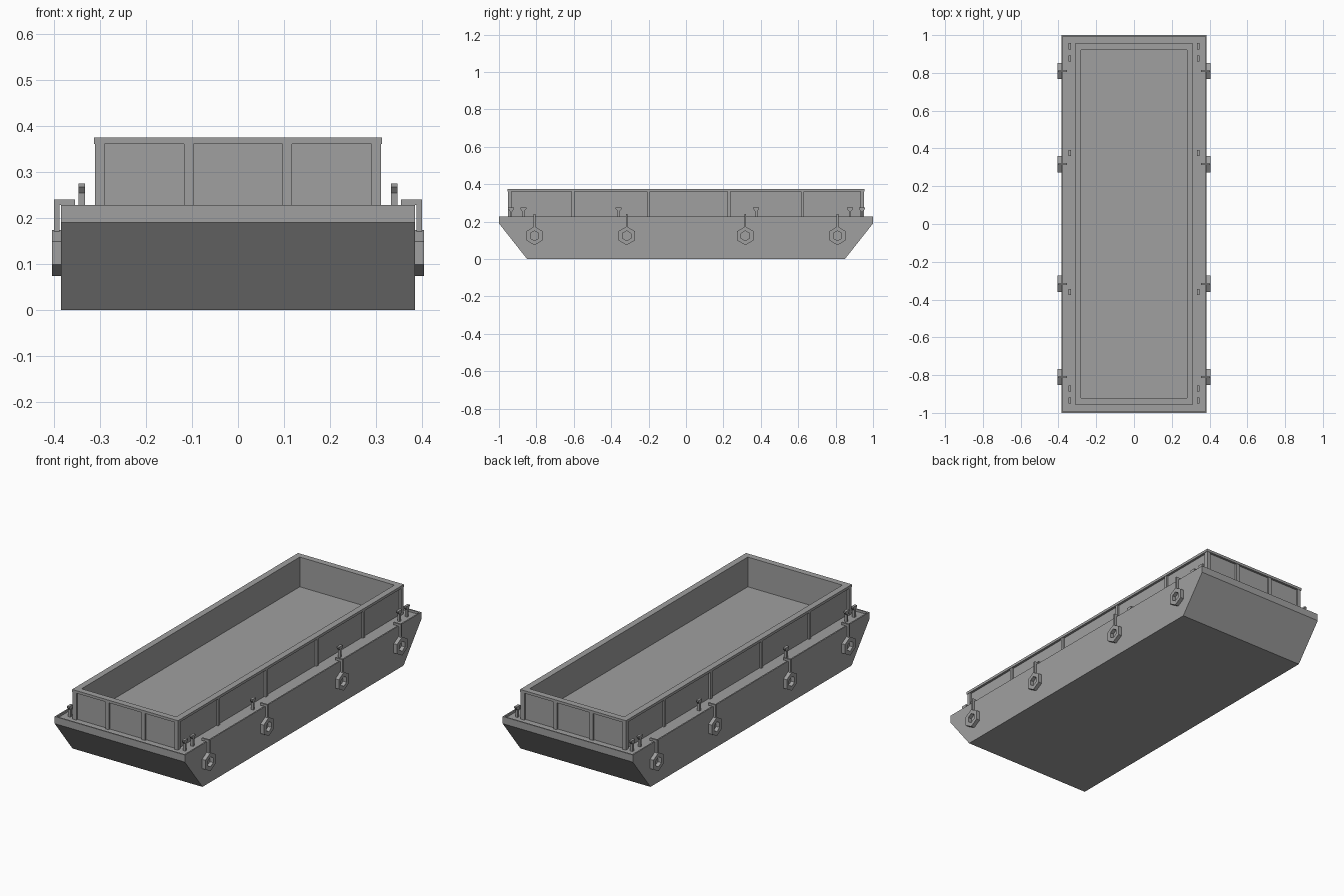
import bpy, bmesh, math
from mathutils import Matrix

cube = bpy.data.objects.get("Cube")
if cube:
    bpy.data.objects.remove(cube, do_unlink=True)

steel = bpy.data.materials.new("steel grey")
steel.use_nodes = True
GREY = (0.35, 0.35, 0.35, 1)
steel.diffuse_color = GREY
steel.node_tree.nodes["Principled BSDF"].inputs["Base Color"].default_value = GREY

DECK, RIM = 0.216, 0.375


def finish(name, bm):
    bmesh.ops.recalc_face_normals(bm, faces=bm.faces)
    mesh = bpy.data.meshes.new(name)
    bm.to_mesh(mesh)
    bm.free()
    mesh.materials.append(steel)
    obj = bpy.data.objects.new(name, mesh)
    bpy.context.collection.objects.link(obj)
    return obj


def add_box(bm, x, y, z):
    """Box from (min, max) pairs."""
    size = Matrix.Diagonal((x[1] - x[0], y[1] - y[0], z[1] - z[0], 1))
    mid = Matrix.Translation((sum(x) / 2, sum(y) / 2, sum(z) / 2))
    bmesh.ops.create_cube(bm, size=1, matrix=mid @ size)


def add_prism(bm, profile, x0, x1):
    """Extrude a (y, z) profile along x; returns the new faces."""
    face = bm.faces.new([bm.verts.new((x0, y, z)) for y, z in profile])
    out = bmesh.ops.extrude_face_region(bm, geom=[face])["geom"]
    bmesh.ops.translate(bm, vec=(x1 - x0, 0, 0),
                        verts=[v for v in out if isinstance(v, bmesh.types.BMVert)])


def add_frame(bm, outer, inner, z):
    """Rectangular ring between two half sizes, over a height range."""
    rings = []
    for (hx, hy), h in ((outer, z[0]), (outer, z[1]), (inner, z[1]), (inner, z[0])):
        rings.append([bm.verts.new((sx * hx, sy * hy, h))
                      for sx, sy in ((-1, -1), (1, -1), (1, 1), (-1, 1))])
    for a, b in zip(rings, rings[1:] + rings[:1]):
        for i in range(4):
            j = (i + 1) % 4
            bm.faces.new((a[i], a[j], b[j], b[i]))


# Hull with raked ends and a shallow sunken deck
bm = bmesh.new()
half = [(0.85, 0), (1, 0.19), (1, 0.228)]
add_prism(bm, half + [(-y, z) for y, z in reversed(half)], -0.385, 0.385)
bmesh.ops.recalc_face_normals(bm, faces=bm.faces)
top = [f for f in bm.faces if f.normal.z > 0.9]
bmesh.ops.inset_region(bm, faces=top, thickness=0.01)
out = bmesh.ops.extrude_face_region(bm, geom=top)["geom"]
bmesh.ops.delete(bm, geom=top, context="FACES")
bmesh.ops.translate(bm, vec=(0, 0, DECK - 0.228),
                    verts=[v for v in out if isinstance(v, bmesh.types.BMVert)])
finish("hull", bm)

# Hold walls and their top rail
bm = bmesh.new()
add_frame(bm, (0.301, 0.943), (0.28, 0.922), (DECK, 0.365))
finish("hold_walls", bm)
bm = bmesh.new()
add_frame(bm, (0.3135, 0.955), (0.28, 0.922), (0.361, RIM))
finish("hold_top_rail", bm)

# Upright ribs between the wall panels
bm = bmesh.new()
for s in (-1, 1):
    for t in (-1, 1):
        add_box(bm, sorted((s * 0.29, s * 0.311)), sorted((t * 0.932, t * 0.953)), (DECK, 0.362))
    for y in (-0.605, -0.2, 0.23, 0.622):
        add_box(bm, sorted((s * 0.295, s * 0.311)), (y - 0.008, y + 0.008), (DECK, 0.362))
    for x in (-0.107, 0.107):
        add_box(bm, (x - 0.01, x + 0.01), sorted((s * 0.937, s * 0.953)), (DECK, 0.362))
finish("wall_ribs", bm)

# Mooring posts: a stem with a flared head
half_post = [(0.006, DECK), (0.006, 0.255), (0.016, 0.268), (0.016, 0.275)]
post = half_post + [(-y, z) for y, z in reversed(half_post)]
for side, s in (("left", 1), ("right", -1)):
    bm = bmesh.new()
    for y in (-0.935, -0.87, -0.36, 0.375, 0.877, 0.941):
        add_prism(bm, [(y + p, z) for p, z in post], s * 0.333, s * 0.347)
    finish(side + "_mooring_posts", bm)

# Six-sided tyre fenders hung over the side on straps
for side, s in (("left", 1), ("right", -1)):
    tyres, straps = bmesh.new(), bmesh.new()
    for y in (-0.81, -0.317, 0.317, 0.81):
        rings = []
        for r, x in ((0.05, 0.385), (0.05, 0.405), (0.026, 0.405), (0.026, 0.385)):
            rings.append([tyres.verts.new((s * x, y + r * math.sin(k * math.pi / 3),
                                           0.124 + r * math.cos(k * math.pi / 3)))
                          for k in range(6)])
        for a, b in zip(rings, rings[1:] + rings[:1]):
            for i in range(6):
                j = (i + 1) % 6
                tyres.faces.new((a[i], a[j], b[j], b[i]))
        w = (y - 0.005, y + 0.005)
        add_box(straps, sorted((s * 0.388, s * 0.4)), w, (0.15, 0.24))
        add_box(straps, sorted((s * 0.355, s * 0.388)), w, (0.228, 0.24))
    finish(side + "_tyre_fenders", tyres)
    finish(side + "_fender_straps", straps)
